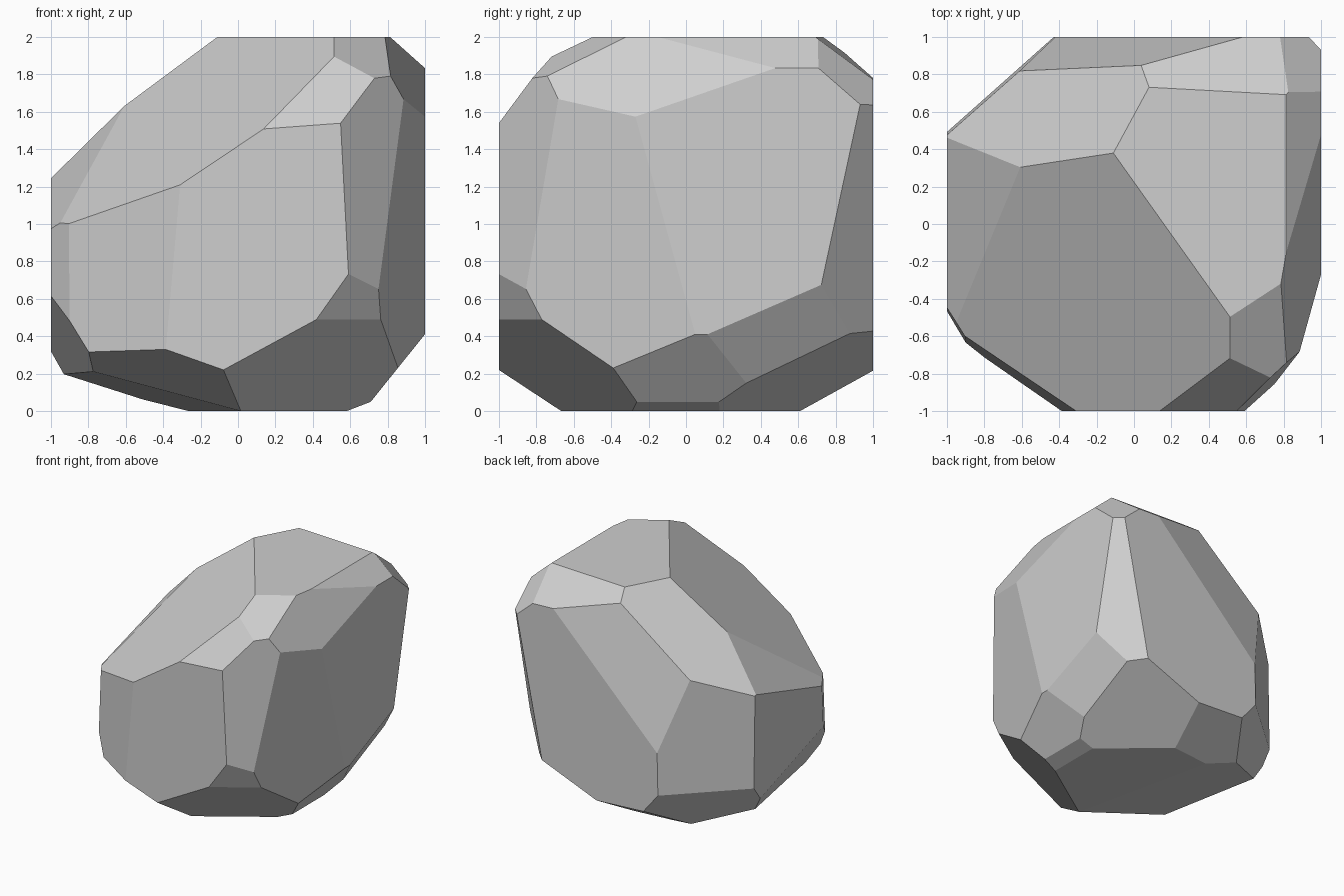
import bpy
import bmesh
from mathutils import Vector

# Remove the default cube only
default_cube = bpy.data.objects.get("Cube")
if default_cube:
    bpy.data.objects.remove(default_cube, do_unlink=True)


def make_material(name, colour):
    material = bpy.data.materials.new(name)
    material.use_nodes = True
    material.diffuse_color = colour
    shader = next(n for n in material.node_tree.nodes if n.type == "BSDF_PRINCIPLED")
    shader.inputs["Base Color"].default_value = colour
    return material


def chip(bm, foot):
    """Slice off everything beyond the plane whose point nearest the centre is foot."""
    foot = Vector(foot)
    geometry = bm.verts[:] + bm.edges[:] + bm.faces[:]
    result = bmesh.ops.bisect_plane(
        bm, geom=geometry, dist=1e-5, plane_co=foot, plane_no=foot.normalized(),
        clear_outer=True)
    rim = [e for e in result["geom_cut"] if isinstance(e, bmesh.types.BMEdge)]
    open_rim = [e for e in rim if e.is_valid and e.is_boundary]
    if len(open_rim) > 2:
        bmesh.ops.contextual_create(bm, geom=open_rim)


# Chips around the crown of the rock
crown_chips = [
    (-.357, -.254, .533),  # broad front slope
    (-.58, -.156, .525),   # left shoulder
    (-.55, .298, .68),     # rear left slope
    (.04, .74, .995),      # rear slope
    (.81, .8, .92),        # rear corner
    (.858, 0, .96),        # right rim
    (1.048, -.176, .507),  # right slope
    (.326, -.5, 1.056),    # front corner
    (-.05, -.858, .675),   # front ledge
]

# Chips around the upright sides
side_chips = [
    (-.212, .95, .214),    # upper back
    (-.68, .765, .015),    # back left edge
    (.91, .85, -.183),     # back right edge
    (.763, -.826, .04),    # front right edge
    (.944, -.28, -.077),   # right side
    (-.574, -.826, .05),   # front left edge
    (-.92, -.573, .03),    # left edge
]

# Chips around the underside
base_chips = [
    (.608, -.912, -.43),   # front right corner
    (.43, -.643, -.794),   # front right undercut
    (-.337, -.532, -.95),  # front left undercut
    (-.983, -.176, -.516), # left undercut
    (-.266, -.06, -.96),   # left underside
    (-.7, .763, -.568),    # back left undercut
    (-.057, .572, -1.013), # back underside
    (.382, .447, -.955),   # back right undercut
    (.97, .252, -.58),     # right undercut
    (.895, 0, -.72),       # lower right side
    (.41, 0, -1.066),      # right underside
]

# Rock carved from a solid block
bm = bmesh.new()
bmesh.ops.create_cube(bm, size=2)
for foot in crown_chips + side_chips + base_chips:
    chip(bm, foot)

bmesh.ops.remove_doubles(bm, verts=bm.verts[:], dist=1e-4)
bmesh.ops.recalc_face_normals(bm, faces=bm.faces[:])

# Stand the rock on the ground
bmesh.ops.translate(bm, verts=bm.verts[:], vec=Vector((0, 0, 1)))
for face in bm.faces:
    face.smooth = False

mesh = bpy.data.meshes.new("faceted_rock")
bm.to_mesh(mesh)
bm.free()
mesh.materials.append(make_material("stone_grey", (.62, .62, .62, 1)))
rock = bpy.data.objects.new("faceted_rock", mesh)
bpy.context.collection.objects.link(rock)
